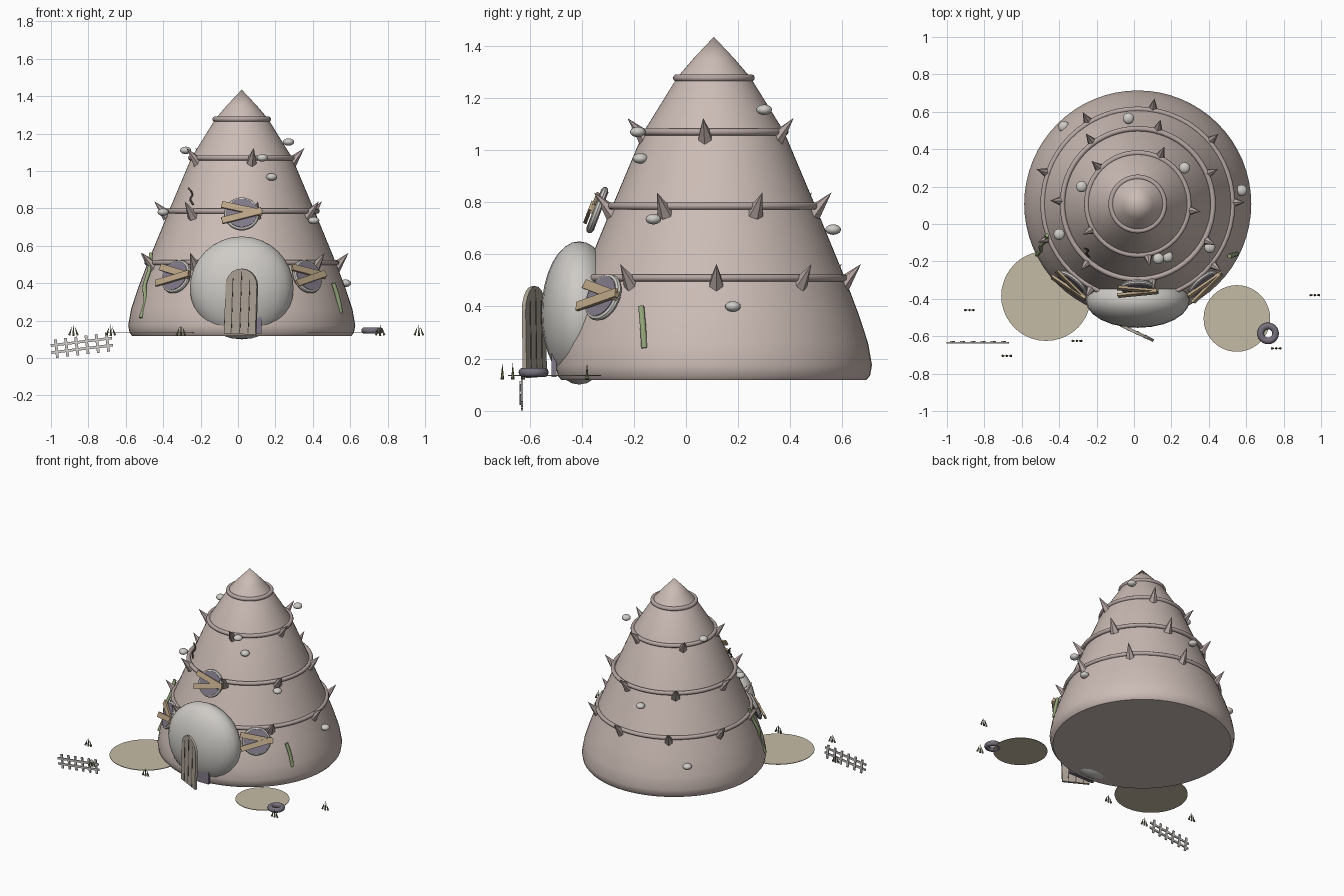
import bpy, bmesh
from math import pi, cos, sin, radians, atan2
from mathutils import Matrix, Vector

if "Cube" in bpy.data.objects:
    bpy.data.objects.remove(bpy.data.objects["Cube"])

CX, CY = 0.02, 0.107
PROFILE = [(0.585, 0.117), (0.6, 0.135), (0.607, 0.175), (0.592, 0.26), (0.556, 0.37), (0.503, 0.51),
           (0.39, 0.785), (0.27, 1.07), (0.14, 1.28), (0.08, 1.35), (0.0, 1.435)]


def paint(name, rgb):
    m = bpy.data.materials.new(name)
    m.diffuse_color = (*rgb, 1)
    m.use_nodes = True
    m.node_tree.nodes["Principled BSDF"].inputs["Base Color"].default_value = m.diffuse_color
    return m


CLAY = paint("clay", (0.60, 0.50, 0.46))
TRIM = paint("trim", (0.46, 0.38, 0.36))
STONE = paint("stone", (0.62, 0.60, 0.57))
GLASS = paint("glass", (0.22, 0.19, 0.25))
WOOD = paint("wood", (0.50, 0.38, 0.24))
DOORWOOD = paint("door_wood", (0.42, 0.37, 0.31))
DARK = paint("dark", (0.10, 0.08, 0.07))
GREEN = paint("vine", (0.30, 0.38, 0.20))
GRASS = paint("grass", (0.20, 0.21, 0.10))
SAND = paint("sand", (0.56, 0.50, 0.38))
RUBBER = paint("rubber", (0.18, 0.16, 0.20))


def finish(name, bm, mat, matrix=None, smooth=True):
    bmesh.ops.recalc_face_normals(bm, faces=bm.faces)
    me = bpy.data.meshes.new(name)
    bm.to_mesh(me)
    bm.free()
    ob = bpy.data.objects.new(name, me)
    bpy.context.collection.objects.link(ob)
    me.materials.append(mat)
    if matrix is not None:
        ob.matrix_world = matrix
    if smooth:
        bpy.context.view_layer.objects.active = ob
        bpy.ops.object.select_all(action='DESELECT')
        ob.select_set(True)
        bpy.ops.object.shade_smooth_by_angle(angle=radians(40))
    return ob


def lathe(name, pts, n, mat, matrix, closed=False):
    bm = bmesh.new()
    vs = [bm.verts.new((r, 0, z)) for r, z in pts]
    pairs = list(zip(vs, vs[1:] + vs[:1])) if closed else list(zip(vs, vs[1:]))
    es = [bm.edges.new(p) for p in pairs]
    bmesh.ops.spin(bm, geom=vs + es, axis=(0, 0, 1), cent=(0, 0, 0), steps=n, angle=2 * pi)
    bmesh.ops.remove_doubles(bm, verts=bm.verts, dist=1e-5)
    return finish(name, bm, mat, matrix)


def torus(name, R, r, mat, matrix, n=48, k=10):
    return lathe(name, [(R + r * cos(2 * pi * i / k), r * sin(2 * pi * i / k)) for i in range(k)],
                 n, mat, matrix, True)


def cone(name, r1, r2, depth, n, mat, matrix, smooth=False):
    bm = bmesh.new()
    bmesh.ops.create_cone(bm, cap_ends=True, segments=n, radius1=r1, radius2=r2, depth=depth)
    return finish(name, bm, mat, matrix, smooth)


def box(name, size, mat, matrix):
    bm = bmesh.new()
    bmesh.ops.create_cube(bm, size=1, matrix=Matrix.Diagonal((*size, 1)))
    return finish(name, bm, mat, matrix, False)


def blob(name, p, size, mat, u=20, v=12):
    bm = bmesh.new()
    bmesh.ops.create_uvsphere(bm, u_segments=u, v_segments=v, radius=1)
    bmesh.ops.scale(bm, vec=size, verts=bm.verts)
    return finish(name, bm, mat, Matrix.Translation(p))


def tube(name, pts, r, mat):
    cu = bpy.data.curves.new(name, 'CURVE')
    cu.dimensions = '3D'
    cu.bevel_depth, cu.bevel_resolution, cu.use_fill_caps = r, 2, True
    sp = cu.splines.new('BEZIER')
    sp.bezier_points.add(len(pts) - 1)
    for b, p in zip(sp.bezier_points, pts):
        b.co = p
        b.handle_left_type = b.handle_right_type = 'AUTO'
    cu.materials.append(mat)
    bpy.context.collection.objects.link(bpy.data.objects.new(name, cu))


def arch(name, w, h, t, mat, matrix):
    # arched panel standing on local z = 0, facing local y
    pts = [(-w / 2, 0), (w / 2, 0)]
    pts += [(w / 2 * cos(pi * i / 10), h - w / 2 + w / 2 * sin(pi * i / 10)) for i in range(11)]
    bm = bmesh.new()
    f = bm.faces.new([bm.verts.new((x, -t / 2, z)) for x, z in pts])
    g = bmesh.ops.extrude_face_region(bm, geom=[f])['geom']
    bmesh.ops.translate(bm, vec=(0, t, 0), verts=[v for v in g if isinstance(v, bmesh.types.BMVert)])
    return finish(name, bm, mat, matrix, False)


def frame(a, r, z, tilt):
    # local x along the wall, y up the wall, z outward
    n = Vector((cos(a) * cos(tilt), sin(a) * cos(tilt), sin(tilt)))
    u = Vector((-sin(a), cos(a), 0))
    m = Matrix((u, n.cross(u), n)).transposed().to_4x4()
    m.translation = (CX + r * cos(a), CY + r * sin(a), z)
    return m


T = Matrix.Translation

# conical house body
lathe("house_body", [(0, 0.117)] + PROFILE, 64, CLAY, T((CX, CY, 0)))

# rings and their spikes
rings = [(0.507, 0.51, 9, 1), (0.403, 0.785, 7, 23.5), (0.273, 1.07, 5, 65), (0.143, 1.277, 0, 0)]
for R, z, count, start in rings:
    torus("wall_ring", R, 0.014, TRIM, T((CX, CY, z)), 56)
    for i in range(count):
        a = radians(start + 360 * i / count)
        cone("spike", 0.033, 0, 0.11, 6, TRIM, frame(a, R + 0.028, z + 0.012, radians(48)))

# round boarded windows
for a, r, z in [(-90, 0.447, 0.77), (-50.5, 0.55, 0.435), (-129.5, 0.55, 0.435)]:
    m = frame(radians(a), r, z, radians(21))
    cone("window_glass", 0.08, 0.08, 0.03, 28, GLASS, m)
    torus("window_frame", 0.082, 0.013, STONE, m, 28, 8)
    for y, tilt in [(0.022, -13), (-0.02, 15)]:
        box("window_plank", (0.22, 0.036, 0.014), WOOD,
            m @ T((0, y, 0.02 if tilt < 0 else 0.027)) @ Matrix.Rotation(radians(tilt), 4, 'Z'))

# domed porch, doorway and open door
blob("porch_dome", (CX, -0.41, 0.375), (0.277, 0.145, 0.275), STONE, 24, 16)
arch("doorway", 0.2, 0.32, 0.02, GLASS, T((0.025, -0.507, 0.13)))
door = T((0.012, -0.58, 0.128)) @ Matrix.Rotation(radians(-25), 4, 'Z') @ Matrix.Rotation(radians(2), 4, 'Y')
arch("door", 0.185, 0.35, 0.016, DOORWOOD, door)
for x, h in [(-0.05, 0.29), (0, 0.33), (0.05, 0.29)]:
    box("door_groove", (0.005, 0.019, h), DARK, door @ T((x, 0, h / 2 + 0.005)))

# pebbles stuck to the wall
for p in [(-0.28, 0.2, 1.11), (0.27, 0.3, 1.155), (0.13, -0.185, 1.07), (0.18, -0.175, 0.968), (-0.4, -0.055, 0.78),
          (0.405, -0.125, 0.735), (0.575, 0.18, 0.4), (-0.03, 0.565, 0.695), (-0.375, 0.52, 0.33)]:
    blob("pebble", p, (0.03, 0.03, 0.02), STONE, 16, 10)

# hanging vines and a thin crack
tube("left_vine", [(-0.465, -0.06, 0.56), (-0.475, -0.09, 0.47), (-0.5, -0.12, 0.38), (-0.495, -0.14, 0.31),
                   (-0.52, -0.165, 0.215)], 0.011, GREEN)
tube("right_vine", [(0.51, -0.172, 0.4), (0.535, -0.165, 0.32), (0.55, -0.16, 0.24)], 0.012, GREEN)
tube("crack", [(-0.265, -0.13, 0.91), (-0.245, -0.14, 0.875), (-0.255, -0.155, 0.85), (-0.24, -0.175, 0.82)],
     0.005, DARK)

# sand patches and a tyre
for x, y, r in [(-0.47, -0.385, 0.24), (0.55, -0.505, 0.178)]:
    cone("sand_patch", r, r, 0.004, 40, SAND, T((x, y, 0.135)))
torus("tyre", 0.04, 0.018, RUBBER, T((0.717, -0.585, 0.147)), 24, 10)

# leaning picket fence
fence = T((-0.835, -0.63, 0.067)) @ Matrix.Rotation(radians(-7), 4, 'Y')
for i in range(6):
    box("fence_post", (0.015, 0.008, 0.1), STONE, fence @ T((-0.137 + i * 0.055, 0, 0)))
for z in (-0.018, 0.02):
    box("fence_rail", (0.33, 0.008, 0.014), STONE, fence @ T((0, -0.006, z)))

# grass tufts of three blades
for x, y in [(-0.88, -0.46), (-0.68, -0.705), (-0.305, -0.625), (0.76, -0.665), (0.967, -0.38)]:
    for k in (-1, 0, 1):
        cone("grass_blade", 0.007, 0, 0.064 - 0.014 * abs(k), 6, GRASS,
             T((x + 0.015 * k, y, 0.151 - 0.006 * abs(k))) @ Matrix.Rotation(radians(-18 * k), 4, 'Y'))
